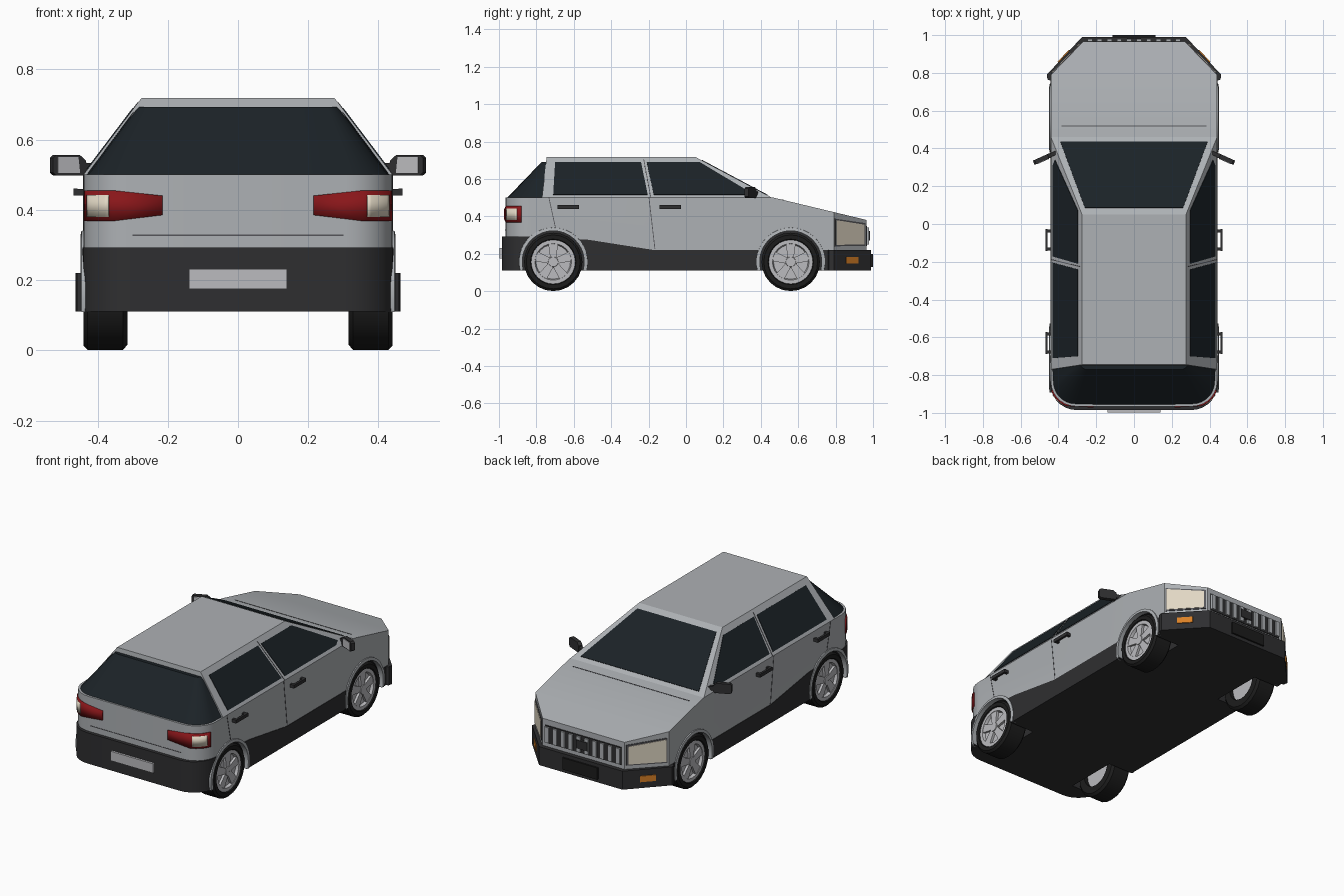
import bpy, bmesh, math
from mathutils import Vector

if "Cube" in bpy.data.objects:
    bpy.data.objects.remove(bpy.data.objects["Cube"])


def material(name, *rgb):
    m = bpy.data.materials.new(name)
    m.diffuse_color = (*rgb, 1)
    m.use_nodes = True
    m.node_tree.nodes["Principled BSDF"].inputs["Base Color"].default_value = m.diffuse_color
    return m


PAINT = material("paint", 0.42, 0.44, 0.46)
BLACK = material("black_plastic", 0.028, 0.028, 0.03)
RUBBER = material("rubber", 0.012, 0.012, 0.012)
GLASS = material("dark_glass", 0.011, 0.016, 0.02)
RED = material("red_lens", 0.25, 0.008, 0.01)
CREAM = material("clear_lens", 0.75, 0.68, 0.55)
AMBER = material("amber_lens", 0.7, 0.22, 0.02)
SILVER = material("silver", 0.5, 0.5, 0.52)
SEAM = material("seam", 0.09, 0.09, 0.1)


def mesh(name, verts, faces, mat):
    bm = bmesh.new()
    vs = [bm.verts.new(v) for v in verts]
    for f in faces:
        bm.faces.new([vs[i] for i in f])
    bmesh.ops.recalc_face_normals(bm, faces=bm.faces)
    me = bpy.data.meshes.new(name)
    bm.to_mesh(me)
    bm.free()
    ob = bpy.data.objects.new(name, me)
    me.materials.append(mat)
    bpy.context.collection.objects.link(ob)
    return ob


def loft(name, low, high, mat):
    """Closed symmetric solid between two right-hand half outlines, nose to tail."""
    n = len(low)
    verts = [(s * x, y, z) for half in (low, high) for s in (1, -1) for x, y, z in half]
    a, b, c, d = 0, n, 2 * n, 3 * n
    faces = [(a, b, d, c), (b - 1, c - 1, d + n - 1, d - 1)]
    for i in range(n - 1):
        j = i + 1
        faces += [(a + i, a + j, c + j, c + i), (b + i, b + j, d + j, d + i),
                  (a + i, a + j, b + j, b + i), (c + i, c + j, d + j, d + i)]
    return mesh(name, verts, faces, mat)


def plate(name, pts, mat, t=0.006):
    """Flat panel of thickness t centred on a polygon."""
    pts = [Vector(p) for p in pts]
    n = len(pts)
    off = (pts[1] - pts[0]).cross(pts[2] - pts[0]).normalized() * t / 2
    ring = [(i, (i + 1) % n, n + (i + 1) % n, n + i) for i in range(n)]
    return mesh(name, [p + off for p in pts] + [p - off for p in pts],
                [range(n), range(n, 2 * n)] + ring, mat)


def box(name, loc, size, mat):
    x, y, z = loc
    w, d, h = (s / 2 for s in size)
    return plate(name, [(x - w, y - d, z), (x + w, y - d, z), (x + w, y + d, z), (x - w, y + d, z)], mat, 2 * h)


def lathe(name, profile, y, s, mat, n=24, start=0, sweep=360):
    """Revolve (x, radius) profile about a wheel axle."""
    k, full = len(profile), sweep == 360
    rows = n if full else n + 1
    verts = []
    for i in range(rows):
        a = math.radians(start + sweep * i / n)
        verts += [(s * x, y + r * math.cos(a), AXLE + r * math.sin(a)) for x, r in profile]
    faces = [(i * k + j, i * k + (j + 1) % k, (i + 1) % rows * k + (j + 1) % k, (i + 1) % rows * k + j)
             for i in range(n) for j in range(k)]
    if not full:
        faces += [range(k), range((rows - 1) * k, rows * k)]
    return mesh(name, verts, faces, mat)


def arc(cx, cy, r, a0=0, a1=90, n=7):
    angs = [math.radians(a0 + (a1 - a0) * i / n) for i in range(n + 1)]
    return [(cx + r * math.cos(a), cy - r * math.sin(a)) for a in angs]


def band(name, path, mat, t):
    """Upright strip along (x, y, z0, z1) points."""
    n = len(path)
    ob = mesh(name, [(x, y, z) for x, y, z, _ in path] + [(x, y, z) for x, y, _, z in path],
              [(i, i + 1, n + i + 1, n + i) for i in range(n - 1)], mat)
    mod = ob.modifiers.new("thickness", "SOLIDIFY")
    mod.thickness, mod.offset = t, 0
    return ob


AXLE, WHEELS = 0.157, {"rear": -0.71, "front": 0.56}
SIDES = {"right": 1, "left": -1}

# Lower body with sloping hood
plan = [(0.27, 0.965), (0.44, 0.79), (0.44, 0.47)] + arc(0.31, -0.835, 0.13)
body = loft("lower_body", [(x, y, 0.2) for x, y in plan],
            [(x, y, min(0.5, 0.5 - 0.24 * (y - 0.47))) for x, y in plan], PAINT)

# Black bumpers and sills as one skirt
skirt = [(0.275, 0.99, 0.22), (0.462, 0.79, 0.22), (0.458, 0.765, 0.22), (0.443, 0.76, 0.22),
         (0.443, -0.17, 0.22), (0.443, -0.52, 0.275)]
skirt += [(x, y, 0.293) for x, y in arc(0.303, -0.845, 0.14)]
cladding = loft("bumpers_and_sills", [(x, y, 0.11) for x, y, z in skirt], skirt, BLACK)

# Wheel wells
for wy in WHEELS.values():
    for s in SIDES.values():
        cut = lathe("well_cutter", [(0.28, 0.0001), (0.28, 0.168), (0.5, 0.168), (0.5, 0.0001)], wy, s, BLACK)
        cut.hide_render = True
        for target in (body, cladding):
            mod = target.modifiers.new("well", "BOOLEAN")
            mod.operation, mod.solver, mod.object = "DIFFERENCE", "EXACT", cut
            mod.material_mode = "TRANSFER"
            bpy.context.view_layer.objects.active = target
            bpy.ops.object.modifier_apply(modifier="well")
        bpy.data.objects.remove(cut)

# Cabin and wrap-around rear window
loft("cabin", [(0.44, 0.46, 0.5), (0.44, -0.77, 0.5)], [(0.275, 0.05, 0.718), (0.275, -0.745, 0.718)], PAINT)
low = [(0.432, -0.76)] + arc(0.31, -0.835, 0.118) + [(0.15, -0.957)]
high = [(0.288, -0.745)] + arc(0.25, -0.735, 0.035) + [(0.13, -0.771)]
loft("rear_window", [(x, y, 0.499) for x, y in low], [(x, y, 0.692) for x, y in high], GLASS)


def shield(x, y):
    return x, y, 0.5 + (0.46 - y) * 0.218 / 0.41


plate("windscreen", [shield(0.39, 0.435), shield(0.26, 0.085), shield(-0.26, 0.085), shield(-0.39, 0.435)], GLASS)
plate("hood_seam", [(sx * 0.385, y, 0.5 - 0.24 * (y - 0.47)) for sx, y in
                    ((-1, 0.515), (1, 0.515), (1, 0.52), (-1, 0.52))], SEAM, 0.003)

for side, s in SIDES.items():
    def flank(y, z):
        return s * (0.44 - max(0, z - 0.5) * 0.165 / 0.218), y, z

    # Side windows and door seams
    plate(f"rear_door_window_{side}", [flank(*p) for p in
          ((-0.71, 0.515), (-0.205, 0.515), (-0.24, 0.688), (-0.70, 0.688))], GLASS)
    plate(f"front_door_window_{side}", [flank(*p) for p in
          ((-0.172, 0.515), (0.31, 0.515), (0.34, 0.53), (0.075, 0.688), (-0.21, 0.688))], GLASS)
    for name, (y0, z0, y1, z1) in {"middle": (-0.168, 0.225, -0.2, 0.5), "rear": (-0.70, 0.34, -0.735, 0.5),
                                   "pillar": (-0.19, 0.5, -0.228, 0.705)}.items():
        plate(f"{name}_door_seam_{side}", [flank(y0, z0), flank(y0 + 0.004, z0),
                                           flank(y1 + 0.004, z1), flank(y1, z1)], SEAM, 0.003)

    # Door handles
    for name, y in (("rear", -0.63), ("front", -0.085)):
        box(f"{name}_handle_{side}", (s * 0.463, y, 0.45), (0.012, 0.115, 0.02), BLACK)
        for e in (-0.048, 0.048):
            box(f"{name}_handle_post_{side}", (s * 0.449, y + e, 0.45), (0.025, 0.016, 0.018), BLACK)

    # Door mirror
    def mir(x, z, dy=0.0):
        return s * x, 0.345 - (x - 0.485) * 0.45 + dy, z
    shape = ((0.438, 0.505), (0.446, 0.498), (0.522, 0.498), (0.531, 0.506),
             (0.531, 0.548), (0.522, 0.556), (0.455, 0.556), (0.438, 0.54))
    plate(f"mirror_{side}", [mir(*p) for p in shape], BLACK, 0.024)
    plate(f"mirror_glass_{side}", [mir(x, z, -0.014) for x, z in
          ((0.45, 0.504), (0.513, 0.504), (0.513, 0.55), (0.455, 0.55))], SILVER, 0.004)
    plate(f"mirror_arm_{side}", [mir(*p) for p in ((0.40, 0.5), (0.445, 0.515), (0.445, 0.535), (0.40, 0.53))],
          BLACK, 0.02)

    # Tail lights wrapped round the corner
    lamp = [(x, y, 0.368, 0.455) for x, y in arc(0.31, -0.835, 0.132, 20, 70)] + [(0.215, -0.967, 0.385, 0.44)]
    band(f"tail_light_{side}", [(s * x, y, a, b) for x, y, a, b in lamp], RED, 0.01)
    band(f"reversing_light_{side}", [(s * x, y, 0.38, 0.442) for x, y in arc(0.31, -0.835, 0.137, 30, 65)],
         CREAM, 0.006)

    # Headlight and indicator on the angled nose corners
    def corner(y, z, off=0.0):
        return s * (0.27 + off + (0.965 - y) * 0.17 / 0.175), y, z
    plate(f"headlight_surround_{side}", [corner(*p) for p in
          ((0.958, 0.243), (0.795, 0.24), (0.795, 0.388), (0.958, 0.364))], SEAM, 0.008)
    plate(f"headlight_{side}", [corner(*p) for p in
          ((0.95, 0.25), (0.80, 0.248), (0.80, 0.38), (0.95, 0.356))], CREAM, 0.014)
    plate(f"indicator_{side}", [(s * (0.275 + (0.99 - y) * 0.187 / 0.2), y, z) for y, z in
          ((0.855, 0.147), (0.92, 0.147), (0.92, 0.183), (0.855, 0.183))], AMBER, 0.01)

    # Wheels, rims and arch lips
    for end, wy in WHEELS.items():
        tag = f"{end}_{side}"
        lathe(f"tyre_{tag}", [(0.315, 0.1), (0.315, 0.142), (0.328, 0.156), (0.428, 0.156), (0.44, 0.144),
                              (0.44, 0.122), (0.425, 0.115), (0.42, 0.1)], wy, s, RUBBER)
        lathe(f"rim_{tag}", [(0.34, 0.0001), (0.34, 0.112), (0.434, 0.118), (0.434, 0.098), (0.418, 0.092),
                             (0.418, 0.0001)], wy, s, SILVER)
        lathe(f"hub_{tag}", [(0.41, 0.0001), (0.41, 0.034), (0.436, 0.026), (0.436, 0.0001)], wy, s, SILVER, 16)
        for i in range(5):
            a = math.radians(90 + 72 * i)
            ca, sa = math.cos(a), math.sin(a)
            plate(f"spoke_{tag}", [(s * 0.424, wy + r * ca - w * sa, AXLE + r * sa + w * ca) for r, w in
                  ((0.02, -0.016), (0.104, -0.027), (0.104, 0.027), (0.02, 0.016))], SILVER, 0.016)
        lathe(f"arch_lip_{tag}", [(0.42, 0.166), (0.42, 0.185), (0.446, 0.183), (0.449, 0.166)],
              wy, s, PAINT, 20, -15, 210)

# Grille with upright bars
box("grille_back", (0, 0.965, 0.295), (0.5, 0.008, 0.105), BLACK)
for i in range(10):
    box("grille_bar", (-0.234 + 0.052 * i, 0.972, 0.295), (0.026, 0.014, 0.092), PAINT)
box("grille_centre", (0, 0.975, 0.297), (0.075, 0.018, 0.05), BLACK)

# Plates
box("front_plate_panel", (0, 0.993, 0.165), (0.23, 0.014, 0.07), RUBBER)
box("rear_plate", (0, -0.99, 0.203), (0.28, 0.016, 0.056), SILVER)
# Tailgate seam
box("tailgate_seam", (0, -0.965, 0.328), (0.6, 0.003, 0.004), SEAM)

bpy.ops.object.select_all(action="SELECT")
bpy.context.view_layer.objects.active = body
bpy.ops.object.shade_smooth_by_angle(angle=math.radians(25))
